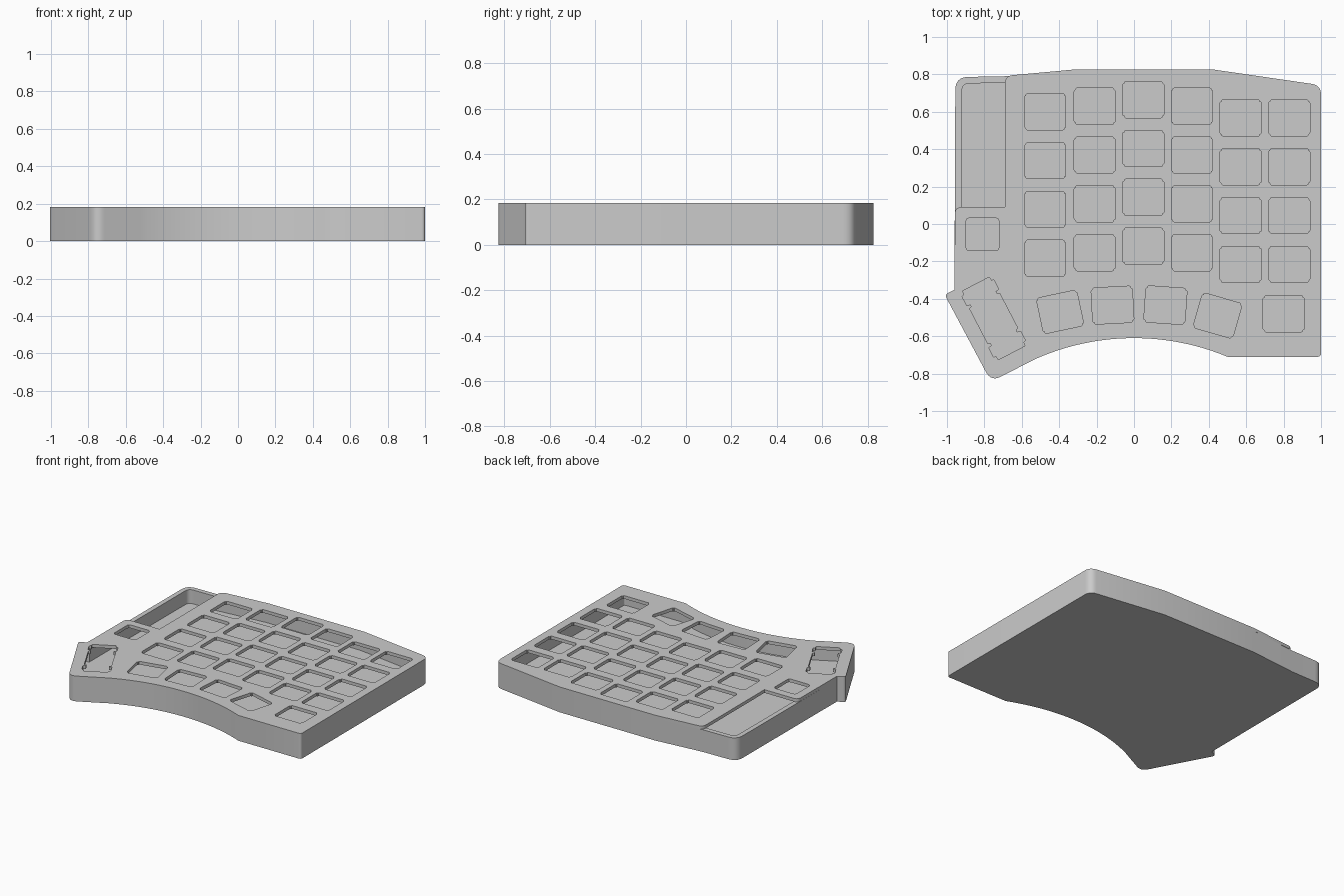
import bpy, bmesh, math
from mathutils import Vector, Matrix

if "Cube" in bpy.data.objects:
    bpy.data.objects.remove(bpy.data.objects["Cube"])

TOP, SEAM, FLOOR, WALL = 0.183, 0.16, 0.06, 0.035


def rounded(corners, steps=8):
    """Turn (x, y, radius) corners into outline points."""
    out, n = [], len(corners)
    for i, (x, y, r) in enumerate(corners):
        p = Vector((x, y))
        if r <= 0:
            out.append(p)
            continue
        a = Vector(corners[i - 1][:2]) - p
        b = Vector(corners[(i + 1) % n][:2]) - p
        t = min(r / math.tan(a.angle(b) / 2), a.length * 0.48, b.length * 0.48)
        s, e = p + a.normalized() * t, p + b.normalized() * t
        for k in range(steps + 1):
            f = k / steps
            out.append(s * (1 - f) ** 2 + p * 2 * f * (1 - f) + e * f * f)
    return out


def inset(corners, d):
    """Offset a clockwise outline inwards by d."""
    out, n = [], len(corners)
    for i, (x, y, r) in enumerate(corners):
        p = Vector((x, y))
        a = (p - Vector(corners[i - 1][:2])).normalized()
        b = (Vector(corners[(i + 1) % n][:2]) - p).normalized()
        na, nb = Vector((a.y, -a.x)), Vector((b.y, -b.x))
        q = p + (na + nb) * d / (1 + na.dot(nb))
        out.append((q.x, q.y, r * 0.6))
    return out


def prism(name, outlines, z0, z1):
    """Extrude one or more separate outlines into a single object."""
    bm = bmesh.new()
    for pts in outlines:
        face = bm.faces.new([bm.verts.new((p[0], p[1], z0)) for p in pts])
        res = bmesh.ops.extrude_face_region(bm, geom=[face])
        for v in res["geom"]:
            if isinstance(v, bmesh.types.BMVert):
                v.co.z = z1
    bmesh.ops.recalc_face_normals(bm, faces=bm.faces)
    me = bpy.data.meshes.new(name)
    bm.to_mesh(me)
    bm.free()
    ob = bpy.data.objects.new(name, me)
    bpy.context.collection.objects.link(ob)
    return ob


def cut(ob, cutter):
    cutter.hide_render = True
    mod = ob.modifiers.new("cut", "BOOLEAN")
    mod.operation, mod.solver, mod.object = "DIFFERENCE", "EXACT", cutter
    bpy.ops.object.select_all(action="DESELECT")
    bpy.context.view_layer.objects.active = ob
    ob.select_set(True)
    bpy.ops.object.modifier_apply(modifier=mod.name)
    bpy.data.objects.remove(cutter)
    bpy.ops.object.shade_smooth_by_angle(angle=math.radians(25))


def place(quarter, x, y, deg):
    """Mirror a quarter profile into a full outline, rotate and move it."""
    q = quarter
    full = (q + [(-u, v) for u, v in reversed(q)]
            + [(-u, -v) for u, v in q] + [(u, -v) for u, v in reversed(q)])
    rot = Matrix.Rotation(math.radians(deg), 2)
    return [rot @ Vector(p) + Vector((x, y)) for p in full]


# Shared clockwise outline: right side, front arc and thumb corner
arc = [(x, -1.91 + math.sqrt(1.69 - x * x), 0)
       for x in [0.5 - 1.03 * i / 24 for i in range(25)]]
shared = ([(-0.33, 0.825, 0), (0.43, 0.825, 0), (1.0, 0.742, 0.06),
           (1.0, -0.71, 0.02)] + arc +
          [(-0.764, -0.843, 0.06), (-1.012, -0.378, 0.02), (-0.96, -0.352, 0)])

# Tray: full footprint, hollowed from above
tray_shape = [(-0.955, 0.785, 0.07), (-0.69, 0.79, 0)] + shared
tray = prism("case_tray", [rounded(tray_shape)], 0, SEAM)
cut(tray, prism("cavity_cutter", [rounded(inset(tray_shape, WALL))], FLOOR, 0.4))

# Plate: same footprint with the controller bay left open
plate_shape = ([(-0.957, 0.09, 0.035), (-0.69, 0.09, 0), (-0.69, 0.792, 0.045)]
               + shared)
plate = prism("switch_plate", [rounded(plate_shape)], SEAM, TOP)

# Switch openings: four staggered rows and a thumb fan
key = [(0.11, 0.078), (0.108, 0.084), (0.102, 0.086), (0.101, 0.093), (0.095, 0.097)]
columns = [(-0.475, 0.6), (-0.21, 0.63), (0.05, 0.665),
           (0.31, 0.63), (0.57, 0.567), (0.83, 0.567)]
holes = [place(key, x, y - 0.261 * row, 0) for x, y in columns for row in range(4)]
for x, y, deg in [(-0.395, -0.47, 12), (-0.115, -0.434, 3), (0.168, -0.434, -4),
                  (0.447, -0.49, -16), (0.80, -0.48, 0)]:
    holes.append(place(key, x, y, deg))

# Long thumb opening with stabiliser slots, and the small square opening
thumb = [(0.09, 0.105), (0.076, 0.11), (0.076, 0.124), (0.096, 0.127),
         (0.096, 0.182), (0.082, 0.186), (0.08, 0.207)]
holes.append(place(thumb, -0.75, -0.505, 27.5))
small = [(0.088, 0.07), (0.083, 0.083), (0.07, 0.088)]
holes.append(place(small, -0.81, -0.055, 0))

cut(plate, prism("hole_cutter", holes, SEAM - 0.1, TOP + 0.1))
